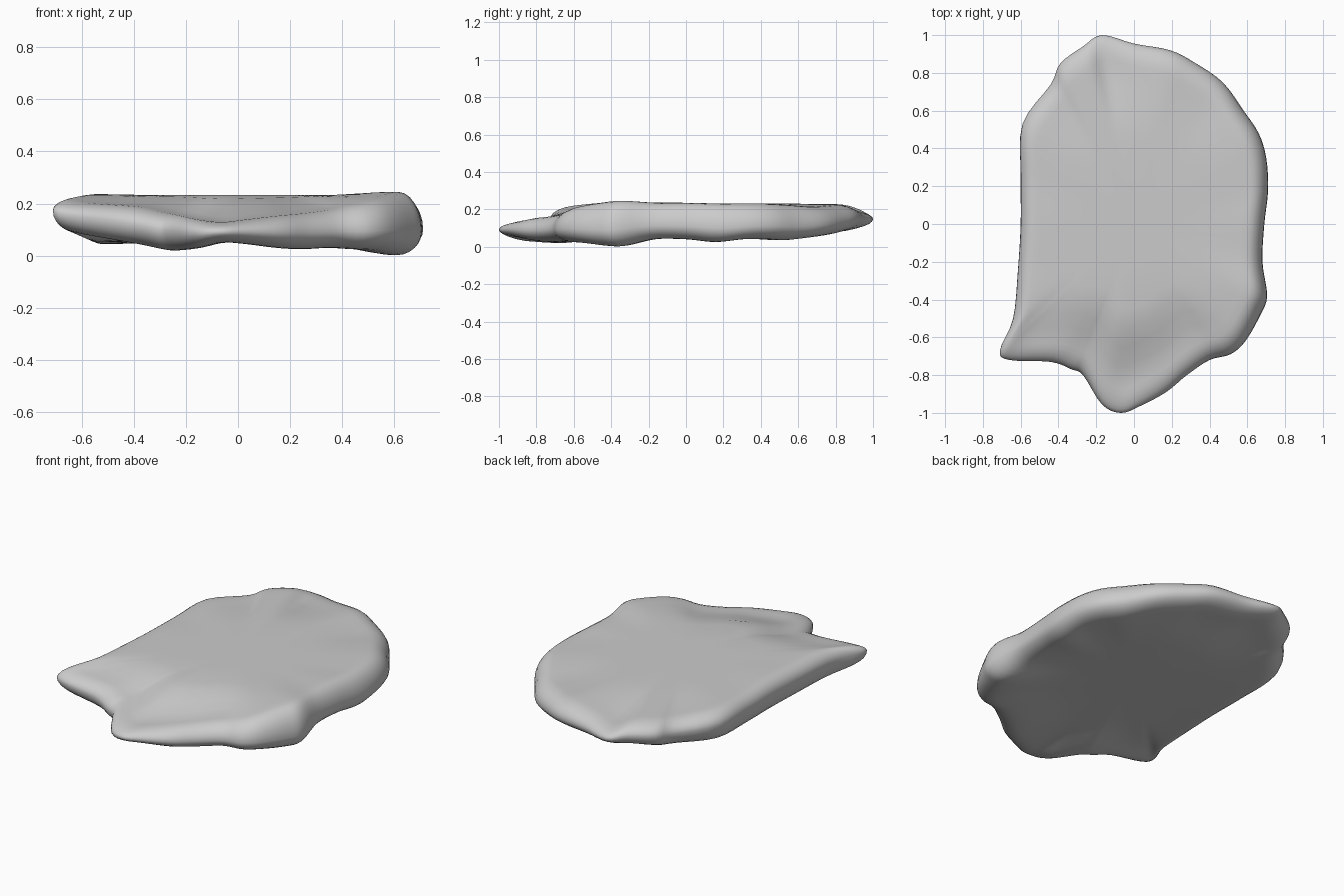
import bpy, bmesh, math
from mathutils import Vector

if "Cube" in bpy.data.objects:
    bpy.data.objects.remove(bpy.data.objects["Cube"])

# Rim control points: x, y, upper edge height, lower edge height
RIM = [
    (-0.17, 1.00, .19, .10), (0.00, .955, .21, .085), (.19, .92, .225, .08), (.32, .855, .22, .065),
    (.47, .75, .215, .05), (.58, .60, .225, .035), (.66, .48, .23, .04), (.70, .35, .23, .04),
    (.71, .18, .23, .025), (.69, 0, .235, .04), (.68, -.20, .235, .04), (.705, -.38, .245, .005),
    (.67, -.48, .24, .005), (.59, -.62, .22, .02), (.51, -.69, .20, .025), (.40, -.72, .18, .03),
    (.28, -.80, .165, .025), (.17, -.89, .155, .03), (.03, -.965, .14, .045), (-.07, -1.0, .13, .05),
    (-.17, -.955, .14, .03), (-.27, -.80, .16, .02), (-.33, -.77, .17, .025), (-.44, -.73, .19, .045),
    (-.66, -.72, .205, .08), (-.71, -.67, .22, .09), (-.64, -.50, .235, .06), (-.615, -.25, .235, .05),
    (-.60, 0, .235, .045), (-.60, .25, .23, .045), (-.59, .53, .23, .05), (-.44, .74, .215, .06),
    (-.39, .85, .225, .075), (-.27, .94, .225, .09),
]
TOP, BOTTOM, STEPS, INSET = 0.232, 0.05, 4, 0.13


def smooth_loop(points, steps):
    """Closed Catmull-Rom curve through the control points."""
    pts = [Vector(p) for p in points]
    n, out = len(pts), []
    for i in range(n):
        a, b, c, d = (pts[(i + k) % n] for k in (-1, 0, 1, 2))
        for s in range(steps):
            t = s / steps
            out.append(0.5 * (2 * b + (c - a) * t + (2 * a - 5 * b + 4 * c - d) * t * t
                              + (3 * b - a - 3 * c + d) * t ** 3))
    return out


def blend(s):
    """Fade from rim height to the flat middle."""
    t = min(1, max(0, (s - 0.45) / (1 - INSET - 0.45)))
    return t * t * (3 - 2 * t)


loop = smooth_loop(RIM, STEPS)
bm = bmesh.new()
rings = []

# Flat upper face rings, rounded edge, then underside rings
inner = [0.2, 0.45, 0.55, 0.65, 0.75, 0.82]
for s in inner:
    rings.append([bm.verts.new((p[0] * s, p[1] * s, TOP + (p[2] - TOP) * blend(s))) for p in loop])
for k in range(13):
    a = math.pi / 2 - math.pi * k / 12
    ring = []
    for p in loop:
        s = 1 - INSET * (1 - math.cos(a))
        mid = p[3] + (p[2] - p[3]) * (0.5 - 0.2 * p[0])
        h = (p[2] - mid) if a > 0 else (mid - p[3])
        ring.append(bm.verts.new((p[0] * s, p[1] * s, mid + h * math.sin(a))))
    rings.append(ring)
for s in reversed(inner):
    rings.append([bm.verts.new((p[0] * s, p[1] * s, BOTTOM + (p[3] - BOTTOM) * blend(s))) for p in loop])

n = len(loop)
for r0, r1 in zip(rings, rings[1:]):
    for i in range(n):
        j = (i + 1) % n
        bm.faces.new((r0[i], r0[j], r1[j], r1[i]))

# Close the middle of both faces
for ring, z in ((rings[0], TOP), (rings[-1], BOTTOM)):
    c = bm.verts.new((0, 0, z))
    for i in range(n):
        bm.faces.new((ring[i], ring[(i + 1) % n], c))
bmesh.ops.recalc_face_normals(bm, faces=bm.faces)

mesh = bpy.data.meshes.new("stone_slab")
bm.to_mesh(mesh)
bm.free()
slab = bpy.data.objects.new("stone_slab", mesh)
bpy.context.collection.objects.link(slab)
slab.select_set(True)
bpy.context.view_layer.objects.active = slab
bpy.ops.object.shade_smooth_by_angle(angle=math.radians(50))
